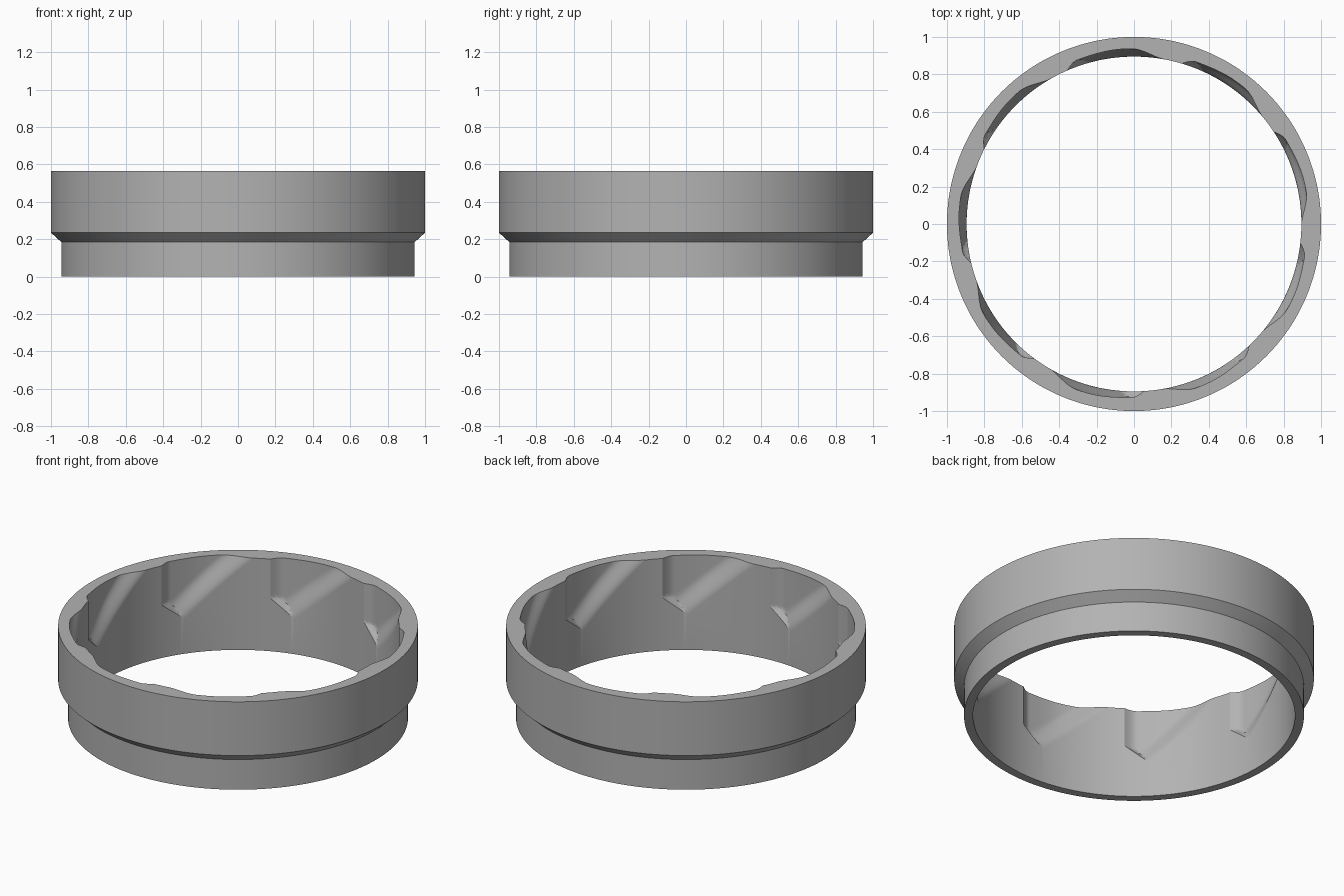
import bpy
import bmesh
from math import radians, cos, sin

if "Cube" in bpy.data.objects:
    bpy.data.objects.remove(bpy.data.objects["Cube"], do_unlink=True)

HEIGHT, BORE = 0.565, 0.895
POCKETS, STEPS, ROWS = 9, 80, 20
PITCH = 360 / POCKETS
TIP, END = 9, 34                      # degrees from a pocket's steep wall
TIP_Z, WALL_Z = 0.215, 0.325

# Outside of the ring, top to bottom: (radius, height)
OUTSIDE = [(1, HEIGHT), (1, 0.235), (0.945, 0.185), (0.945, 0)]


def smooth(t):
    t = max(0, min(1, t))
    return t * t * (3 - 2 * t)


def lower_edge(a):
    """Height of a pocket's V-shaped lower edge."""
    top = HEIGHT - 0.006
    if a < TIP:
        return WALL_Z + (TIP_Z - WALL_Z) * a / TIP
    if a < END:
        return TIP_Z + (top - TIP_Z) * (a - TIP) / (END - TIP)
    return top + (WALL_Z - top) * (a - END) / (PITCH - END)


def pocket_depth(a, z):
    """Steep wall on one side, short ledge below, long scooped ramp."""
    if a >= END:
        return 0
    floor = 0.033 + 0.009 * smooth((a - 4) / 14)
    wall = smooth(0.5 + a / 9) * 2 - 1
    ramp_z = TIP_Z + (HEIGHT - TIP_Z) * (a - TIP) / (END - TIP)
    ledge_z = WALL_Z + (TIP_Z - WALL_Z) * a / TIP
    ramp = smooth((z - ramp_z) / 0.16)
    ledge = max(0, min(1, (z - ledge_z) / 0.035))
    return floor * max(0, min(wall, ramp, ledge))


def section(a):
    """Closed cross-section of the ring at one angle within a pocket."""
    low = lower_edge(a)
    points = OUTSIDE + [(BORE, 0)]
    for i in range(ROWS + 1):
        z = low + (HEIGHT - low) * i / ROWS
        points.append((BORE + pocket_depth(a, z), z))
    return points


# Ring body with the scooped pockets around the bore
bm = bmesh.new()
columns = []
for i in range(POCKETS * STEPS):
    a = (i % STEPS) * PITCH / STEPS
    turn = radians(113.4 - i * PITCH / STEPS)
    columns.append([bm.verts.new((r * cos(turn), r * sin(turn), z))
                    for r, z in section(a)])

for i, col in enumerate(columns):
    nxt = columns[(i + 1) % len(columns)]
    for j in range(len(col)):
        k = (j + 1) % len(col)
        bm.faces.new((col[j], col[k], nxt[k], nxt[j]))
bmesh.ops.recalc_face_normals(bm, faces=bm.faces)

mesh = bpy.data.meshes.new("pocketed_ring")
bm.to_mesh(mesh)
bm.free()

grey = bpy.data.materials.new("plain grey")
grey.use_nodes = True
colour = (0.45, 0.45, 0.45, 1)
grey.diffuse_color = colour
grey.node_tree.nodes["Principled BSDF"].inputs["Base Color"].default_value = colour
mesh.materials.append(grey)

ring = bpy.data.objects.new("pocketed_ring", mesh)
bpy.context.collection.objects.link(ring)
bpy.context.view_layer.objects.active = ring
ring.select_set(True)
bpy.ops.object.shade_smooth_by_angle(angle=radians(25))
